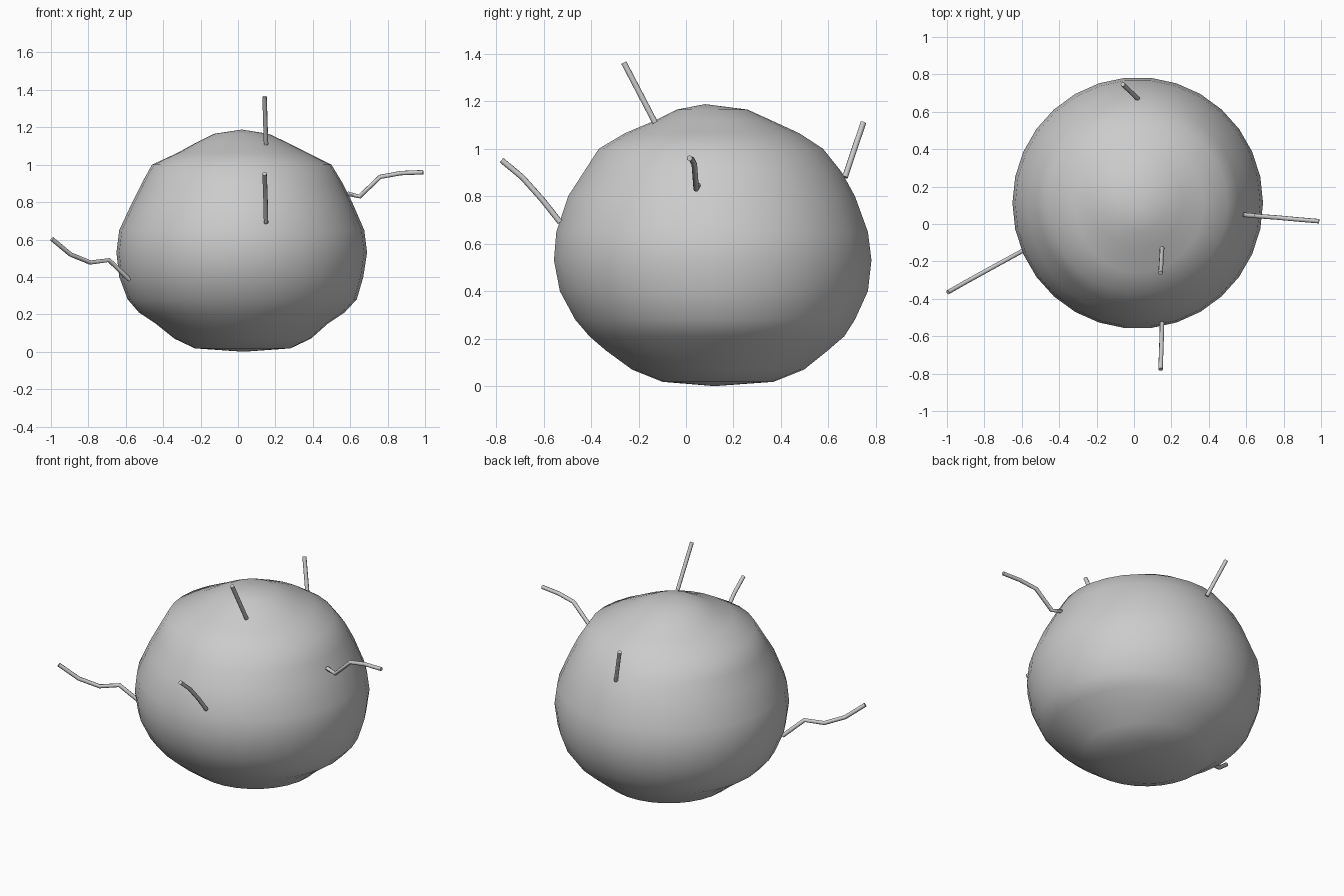
import bpy, bmesh, math
from mathutils import Vector

if "Cube" in bpy.data.objects:
    bpy.data.objects.remove(bpy.data.objects["Cube"])

# Body rings: z, left x, right x, front y, back y
RINGS = [
    (0.018, -0.23, 0.28, -0.10, 0.37),
    (0.07, -0.34, 0.39, -0.23, 0.50),
    (0.15, -0.44, 0.48, -0.34, 0.60),
    (0.21, -0.53, 0.57, -0.41, 0.67),
    (0.28, -0.59, 0.635, -0.47, 0.715),
    (0.40, -0.635, 0.67, -0.535, 0.77),
    (0.53, -0.65, 0.69, -0.56, 0.785),
    (0.65, -0.635, 0.675, -0.55, 0.77),
    (0.80, -0.565, 0.61, -0.50, 0.715),
    (0.90, -0.515, 0.56, -0.435, 0.66),
    (1.00, -0.46, 0.50, -0.37, 0.58),
    (1.065, -0.32, 0.37, -0.26, 0.48),
    (1.12, -0.22, 0.26, -0.13, 0.36),
    (1.165, -0.13, 0.165, -0.04, 0.26),
]
SIDES = 30


def finish(bm, name, angle):
    bmesh.ops.recalc_face_normals(bm, faces=bm.faces)
    mesh = bpy.data.meshes.new(name)
    bm.to_mesh(mesh)
    bm.free()
    ob = bpy.data.objects.new(name, mesh)
    bpy.context.collection.objects.link(ob)
    bpy.ops.object.select_all(action='DESELECT')
    ob.select_set(True)
    bpy.context.view_layer.objects.active = ob
    bpy.ops.object.shade_smooth_by_angle(angle=math.radians(angle))
    return ob


def loft(bm, rings, bottom, top):
    loops = [[bm.verts.new(p) for p in ring] for ring in rings]
    n = len(loops[0])
    for a, b in zip(loops, loops[1:]):
        for i in range(n):
            j = (i + 1) % n
            bm.faces.new((a[i], a[j], b[j], b[i]))
    for loop, tip in ((loops[0], bottom), (loops[-1], top)):
        t = bm.verts.new(tip)
        for i in range(n):
            bm.faces.new((loop[i], loop[(i + 1) % n], t))


# Lumpy round body
rings = []
for z, x0, x1, y0, y1 in RINGS:
    cx, cy, rx, ry = (x0 + x1) / 2, (y0 + y1) / 2, (x1 - x0) / 2, (y1 - y0) / 2
    angles = [2 * math.pi * i / SIDES for i in range(SIDES)]
    rings.append([(cx + rx * math.cos(a), cy + ry * math.sin(a), z) for a in angles])
bm = bmesh.new()
loft(bm, rings, (0.03, 0.12, 0.0), (0.02, 0.08, 1.188))
finish(bm, "body", 60)


# Thin bent rods sticking out of the body
def rod(name, path, radius=0.012, sides=8):
    pts = [Vector(p) for p in path]
    rings = []
    for k, p in enumerate(pts):
        d = (pts[min(k + 1, len(pts) - 1)] - pts[max(k - 1, 0)]).normalized()
        u = d.orthogonal().normalized() if k == 0 else (u - d * u.dot(d)).normalized()
        v = d.cross(u)
        rings.append([p + radius * (u * math.cos(a) + v * math.sin(a))
                      for a in (2 * math.pi * i / sides for i in range(sides))])
    bm = bmesh.new()
    loft(bm, rings, pts[0], pts[-1])
    finish(bm, name, 50)


rod("right_rod", [(0.585, 0.05, 0.845), (0.65, 0.043, 0.83), (0.76, 0.035, 0.935),
                  (0.87, 0.025, 0.955), (0.99, 0.015, 0.96)])
rod("left_rod", [(-0.58, -0.135, 0.385), (-0.69, -0.195, 0.49), (-0.79, -0.25, 0.477),
                 (-0.895, -0.308, 0.52), (-0.995, -0.365, 0.603)])
rod("front_rod", [(0.15, -0.53, 0.69), (0.148, -0.605, 0.785),
                  (0.145, -0.69, 0.88), (0.142, -0.777, 0.952)])
rod("top_rod", [(0.15, -0.13, 1.11), (0.142, -0.262, 1.363)])
rod("back_rod", [(0.02, 0.67, 0.88), (-0.06, 0.747, 1.11)])
